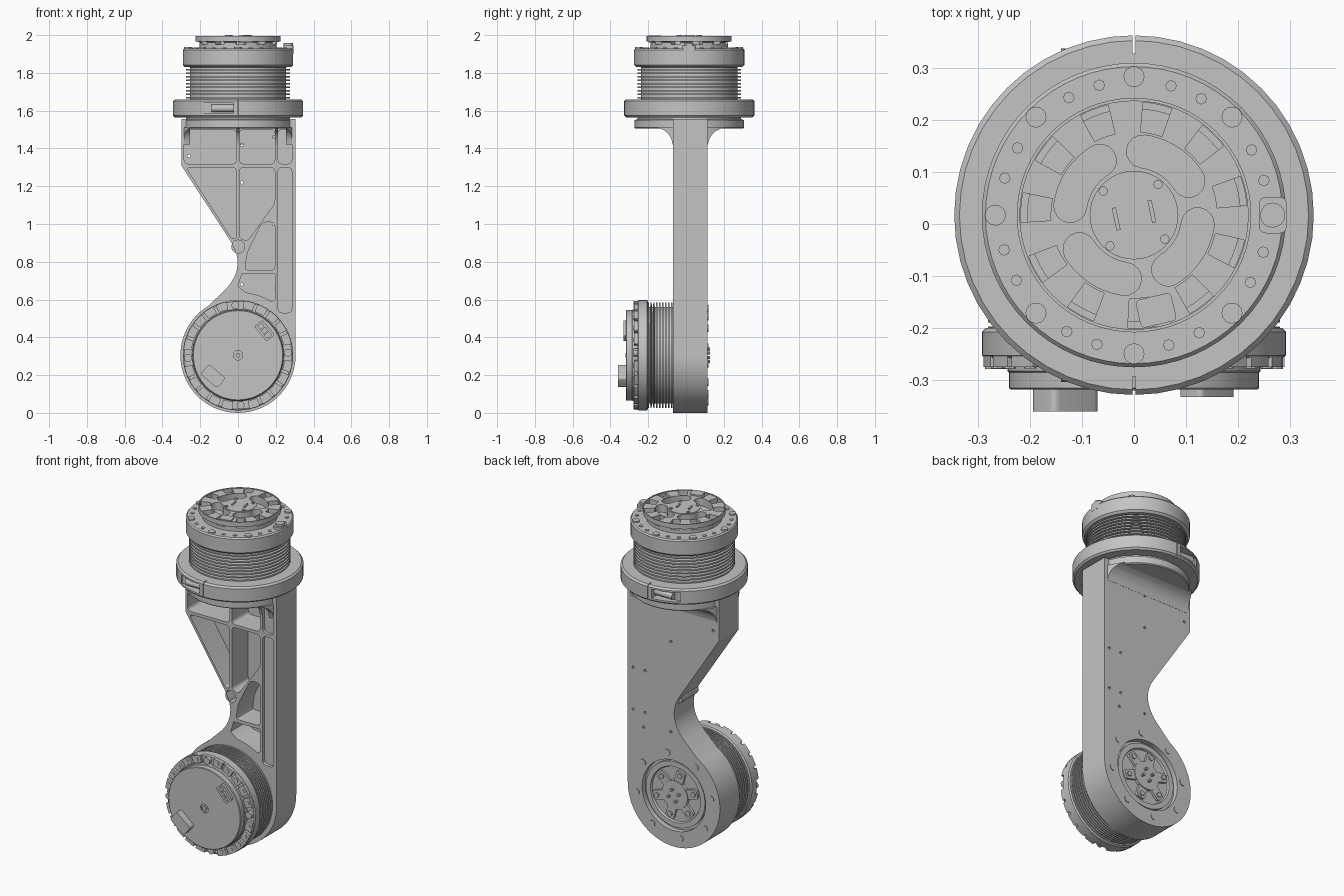
import bpy, bmesh
from math import radians, sin, cos, pi
from mathutils import Matrix, Vector

if "Cube" in bpy.data.objects:
    bpy.data.objects.remove(bpy.data.objects["Cube"])

GREY = (0.55, 0.55, 0.55, 1)
grey = bpy.data.materials.new("machined_grey")
grey.use_nodes = True
grey.diffuse_color = GREY
grey.node_tree.nodes["Principled BSDF"].inputs["Base Color"].default_value = GREY

# Local frames: height runs up, towards the front, towards the back, or along x
CZ = 0.305
TOP = Matrix.Translation((0, 0.017, 0))
FRONT = Matrix.Rotation(radians(90), 4, 'X')
MOTOR = Matrix.Translation((0, 0, CZ)) @ FRONT
BACK = Matrix.Translation((0, 0, CZ)) @ Matrix.Rotation(radians(-90), 4, 'X')
SIDE = Matrix(((0, 0, 1, 0), (1, 0, 0, 0), (0, 1, 0, 0), (0, 0, 0, 1)))


def shade(ob):
    bpy.ops.object.select_all(action='DESELECT')
    bpy.context.view_layer.objects.active = ob
    ob.select_set(True)
    bpy.ops.object.shade_smooth_by_angle(angle=radians(30))


def finish(name, bm, frame):
    bmesh.ops.recalc_face_normals(bm, faces=bm.faces)
    bm.transform(frame)
    mesh = bpy.data.meshes.new(name)
    bm.to_mesh(mesh)
    bm.free()
    mesh.materials.append(grey)
    ob = bpy.data.objects.new(name, mesh)
    bpy.context.collection.objects.link(ob)
    shade(ob)
    return ob


def lathe(name, profile, frame, steps=64):
    bm = bmesh.new()
    vs = [bm.verts.new((r, 0, h)) for r, h in profile]
    es = [bm.edges.new(p) for p in zip(vs, vs[1:])]
    bmesh.ops.spin(bm, geom=vs + es, axis=(0, 0, 1), cent=(0, 0, 0),
                   angle=2 * pi, steps=steps, use_duplicate=False)
    bmesh.ops.remove_doubles(bm, verts=bm.verts, dist=1e-5)
    return finish(name, bm, frame)


def solid(name, outlines, h0, h1, frame, holes=()):
    """Extrude flat outlines from h0 to h1, with openings right through."""
    bm = bmesh.new()
    rims = ([], [])
    for pts in list(outlines) + list(holes):
        low, high = ([bm.verts.new((x, y, h)) for x, y in pts] for h in (h0, h1))
        for i in range(len(pts)):
            j = (i + 1) % len(pts)
            bm.faces.new((low[i], low[j], high[j], high[i]))
        for rim, ring in zip(rims, (low, high)):
            rim += [bm.edges.get((ring[i - 1], ring[i])) for i in range(len(ring))]
            if not holes:
                bm.faces.new(ring)
    if holes:
        for rim in rims:
            bmesh.ops.triangle_fill(bm, use_beauty=True, edges=rim, normal=(0, 0, 1))
    return finish(name, bm, frame)


def boolean(ob, other, op='DIFFERENCE'):
    mod = ob.modifiers.new(op, 'BOOLEAN')
    mod.object, mod.operation, mod.solver = other, op, 'EXACT'
    bpy.context.view_layer.objects.active = ob
    bpy.ops.object.modifier_apply(modifier=mod.name)
    bpy.data.objects.remove(other)
    shade(ob)


def polar(r, a):
    return r * cos(radians(a)), r * sin(radians(a))


def arc(r, a0, a1, n=12, cx=0, cy=0):
    pts = [polar(r, a0 + (a1 - a0) * i / n) for i in range(n + 1)]
    return [(cx + x, cy + y) for x, y in pts]


def circle(x, y, r, n=16):
    return arc(r, 0, 360, n, x, y)[:-1]


def sector(r0, r1, a0, a1, n=4):
    return arc(r1, a0, a1, n) + arc(r0, a1, a0, n)


def kidney(r0, r1, mid, half):
    m, w, a, b = (r0 + r1) / 2, (r1 - r0) / 2, mid - half, mid + half
    return (arc(r1, a, b) + arc(w, b, b + 180, 8, *polar(m, b))[1:-1] +
            arc(r0, b, a) + arc(w, a + 180, a + 360, 8, *polar(m, a))[1:-1])


def bezier(a, b, c, n=4):
    a, b, c = Vector(a), Vector(b), Vector(c)
    return [tuple(a * (1 - t) ** 2 + b * 2 * t * (1 - t) + c * t * t)
            for t in (i / n for i in range(n + 1))]


def rounded(pts, r=0.025):
    out = []
    for i, p in enumerate(pts):
        p, a, b = Vector(p), Vector(pts[i - 1]), Vector(pts[(i + 1) % len(pts)])
        d = min(r, (a - p).length * 0.4, (b - p).length * 0.4)
        out += bezier(p + (a - p).normalized() * d, p, p + (b - p).normalized() * d)
    return out


def box(x0, x1, y0, y1):
    return [(x0, y0), (x1, y0), (x1, y1), (x0, y1)]


def placed(pts, a, dx=0, dy=0):
    c, s = cos(radians(a)), sin(radians(a))
    return [(x * c - y * s + dx, x * s + y * c + dy) for x, y in pts]


# Arm outline: straight on one side, waisted on the other, round at the foot
outline = [(CZ, 1.555), (-0.3, 1.555), (-0.3, 1.31)]
outline += bezier((-0.04, 0.91), (0.045, 0.78), (-0.06, 0.66), 12)
outline += arc(CZ, 121, 360, 48, 0, CZ)

# Deep front pockets between ribs, a shallow channel, and holes in the back plate
pockets = [rounded(p) for p in (
    box(-0.285, -0.008, 1.318, 1.5), box(0.008, 0.195, 1.318, 1.5),
    [(-0.275, 1.3), (-0.008, 1.3), (-0.008, 0.925), (-0.035, 0.925)],
    [(0.008, 1.3), (0.195, 1.3), (0.195, 1.11), (0.05, 0.91), (0.008, 0.925)],
    [(0.13, 1.01), (0.195, 1.01), (0.195, 0.755), (0.035, 0.755), (0.05, 0.85)])]
pockets += [circle(0, 0.88, 0.035, 20)]
pockets += [[(0.02, 0.735), (0.195, 0.735), (0.195, 0.6)] + arc(0.335, 58, 83, 6, 0, CZ) + [(0, 0.67)]]
channel = [rounded(box(0.212, 0.285, 1.318, 1.5)), rounded(box(0.212, 0.285, 0.53, 1.3))]
holes = [circle(x, z, 0.008, 8) for x in (0.27, 0.19) for z in (1.46, 1.0, 0.75)]
holes += [circle(x, z, 0.008, 8) for x, z in ((0.02, 1.42), (0.02, 1.22), (0.2, 0.66), (-0.26, 1.36), (0.02, 0.68))]
solid("arm_front_ribs", [outline], 0.05, 0.07, FRONT, pockets + channel)
solid("arm_walls", [outline], -0.085, 0.05, FRONT, pockets)
solid("arm_back_plate", [outline], -0.115, -0.085, FRONT, holes + [circle(0, CZ, 0.21, 64)])

# Flared gussets under the flange: full width behind, single ribs in front
back_flare = [(0.1, 1.51), (0.1, 1.42)] + bezier((0.116, 1.42), (0.125, 1.49), (0.2, 1.51), 6)
front_flare = [(-0.05, 1.42), (-0.05, 1.51)] + bezier((-0.16, 1.51), (-0.08, 1.5), (-0.071, 1.42), 6)
for flare, x0, x1 in ((back_flare, -0.304, 0.304), (front_flare, -0.285, -0.255), (front_flare, -0.008, 0.008),
                      (front_flare, 0.195, 0.212), (front_flare, 0.255, 0.285)):
    gusset = solid("gusset", [flare], x0, x1, SIDE)
    boolean(gusset, lathe("trim", [(0, 1.3), (0.302, 1.3), (0.302, 1.6), (0, 1.6)], TOP), 'INTERSECT')

# Output hub on the back
lathe("hub_disc", [(0, 0.07), (0.195, 0.07), (0.195, 0.1), (0.165, 0.1), (0.16, 0.089), (0, 0.089)], BACK)
solid("hub_center", [circle(0, 0, 0.085, 40)], 0.08, 0.108, BACK)
for i in range(6):
    spoke = rounded(box(0.06, 0.15, -0.028, 0.028), 0.015)
    solid("hub_spoke", [placed(spoke, 60 * i + 15)], 0.08, 0.103, BACK)
solid("hub_spoke_bolts", [circle(*polar(0.125, 60 * i + 15), 0.015, 12) for i in range(6)], 0.095, 0.11, BACK)
solid("hub_pins", [circle(*polar(0.035, 90 * i + 20), 0.008, 8) for i in range(4)], 0.1, 0.128, BACK)
solid("rim_bolts", [circle(*polar(0.25, 45 * i + 10), 0.02, 12) for i in range(8)], 0.11, 0.119, BACK)


def fins(start, end, count, r_in, r_out):
    pitch, pts = (end - start) / count, []
    for h in (start + i * pitch for i in range(count)):
        pts += [(r_in, h), (r_in, h + pitch * .45), (r_out, h + pitch * .5), (r_out, h + pitch * .95)]
    return [(0, start)] + pts + [(0, end)]


# Lower motor: finned drum, notched cap, face plate
lathe("motor_drum", fins(0.065, 0.205, 9, 0.255, 0.28), MOTOR)
lathe("motor_cap", [(0, 0.2), (0.285, 0.2), (0.292, 0.207), (0.292, 0.252), (0.285, 0.257), (0, 0.257)], MOTOR)
mids = [90 * g + 18 + 15 * k for g in range(4) for k in range(5)]
solid("motor_rim_tiles", [sector(0.247, 0.29, m - 6, m + 6) for m in mids], 0.25, 0.274, MOTOR)
solid("motor_tile_bolts", [circle(*polar(0.268, m), 0.012, 8) for m in mids], 0.27, 0.277, MOTOR)
solid("motor_rim_bolts", [circle(*polar(0.265, 90 * g + 3), 0.021, 12) for g in range(4)], 0.25, 0.278, MOTOR)
lathe("motor_face_plate", [(0, 0.25), (0.243, 0.25), (0.243, 0.282), (0.24, 0.285), (0.24, 0.315), (0.236, 0.318),
                           (0.025, 0.318), (0.025, 0.308), (0.012, 0.308), (0.012, 0.32), (0, 0.32)], MOTOR)
plug = rounded(box(-0.058, 0.058, -0.035, 0.035), 0.015)
solid("motor_plug", [placed(plug, -40, -0.132, -0.11)], 0.31, 0.36, MOTOR)
socket = rounded(box(-0.052, 0.052, -0.028, 0.028), 0.012)
slots = [placed(box(c - 0.011, c + 0.011, -0.014, 0.014), -50, 0.14, 0.13) for c in (-0.03, 0, 0.03)]
solid("motor_socket", [placed(socket, -50, 0.14, 0.13)], 0.31, 0.332, MOTOR, slots)

# Flange and split clamp ring with a screw window on each half
lathe("flange", [(0, 1.505), (0.285, 1.505), (0.29, 1.51), (0.29, 1.55), (0.275, 1.555), (0.275, 1.57), (0, 1.57)], TOP)
clamp = lathe("clamp_ring", [(0, 1.565), (0.335, 1.565), (0.345, 1.575), (0.345, 1.65), (0.335, 1.66), (0, 1.66)], TOP, 48)
for s in (-1, 1):
    gap = box(-0.0025, 0.0025, *sorted((s * 0.31, s * 0.4)))
    window = box(-0.18, -0.025, *sorted((s * 0.285, s * 0.4)))
    boolean(clamp, solid("gap_cutter", [gap], 1.5, 1.7, TOP))
    boolean(clamp, solid("window_cutter", [window], 1.585, 1.64, TOP))
    solid("clamp_screw", [circle(s * 0.3 + 0.017, 1.612, 0.02, 16)], -0.14, -0.02, SIDE)

# Upper motor: finned drum and bolted cap
lathe("upper_drum", fins(1.655, 1.84, 10, 0.255, 0.275), TOP)
lathe("upper_cap", [(0, 1.83), (0.28, 1.83), (0.292, 1.842), (0.292, 1.922), (0.285, 1.93), (0, 1.93)], TOP)
solid("cap_bolts", [circle(*polar(0.266, 45 * i), 0.02, 16) for i in range(8)], 1.92, 1.938, TOP)
solid("cap_studs", [circle(*polar(0.258, 45 * i + d), 0.011, 8) for i in range(8) for d in (15, 29)], 1.92, 1.934, TOP)
solid("cap_tab", [rounded(box(0.24, 0.293, -0.035, 0.035), 0.015)], 1.9, 1.945, TOP)
solid("cap_tab_bolt", [circle(0.266, 0, 0.024, 16)], 1.94, 1.958, TOP)

# Crown on top: kidney pockets, raised teeth, centre plate
crown = lathe("crown", [(0, 1.91), (0.205, 1.91), (0.205, 1.962), (0.224, 1.968), (0.224, 1.99), (0, 1.99)], TOP)
kidneys = [kidney(0.092, 0.155, a, 25) for a in (57, -33, -123, 147)]
boolean(crown, solid("kidney_cutter", kidneys, 1.945, 2.1, TOP))
gaps = [sector(0.16, 0.217, 360 / 11 * i + 5, 360 / 11 * i + 20) for i in range(11)]
boolean(crown, solid("tooth_cutter", gaps, 1.95, 2.1, TOP))
lathe("crown_rim", [(0.219, 1.965), (0.225, 1.965), (0.225, 1.994), (0.219, 1.994), (0.219, 1.965)], TOP)
solid("center_plate", [circle(0, 0, 0.085, 40)], 1.985, 1.993, TOP)
solid("center_pins", [circle(*polar(0.075, 52 + 90 * i), 0.009, 10) for i in range(4)] +
      [placed(box(d - 0.004, d + 0.004, -0.022, 0.022), 12) for d in (-0.035, 0.035)], 1.99, 2.0, TOP)
solid("crown_bracket", [placed(rounded(box(0.16, 0.215, -0.035, 0.035), 0.01), -77)], 1.96, 1.998, TOP)
